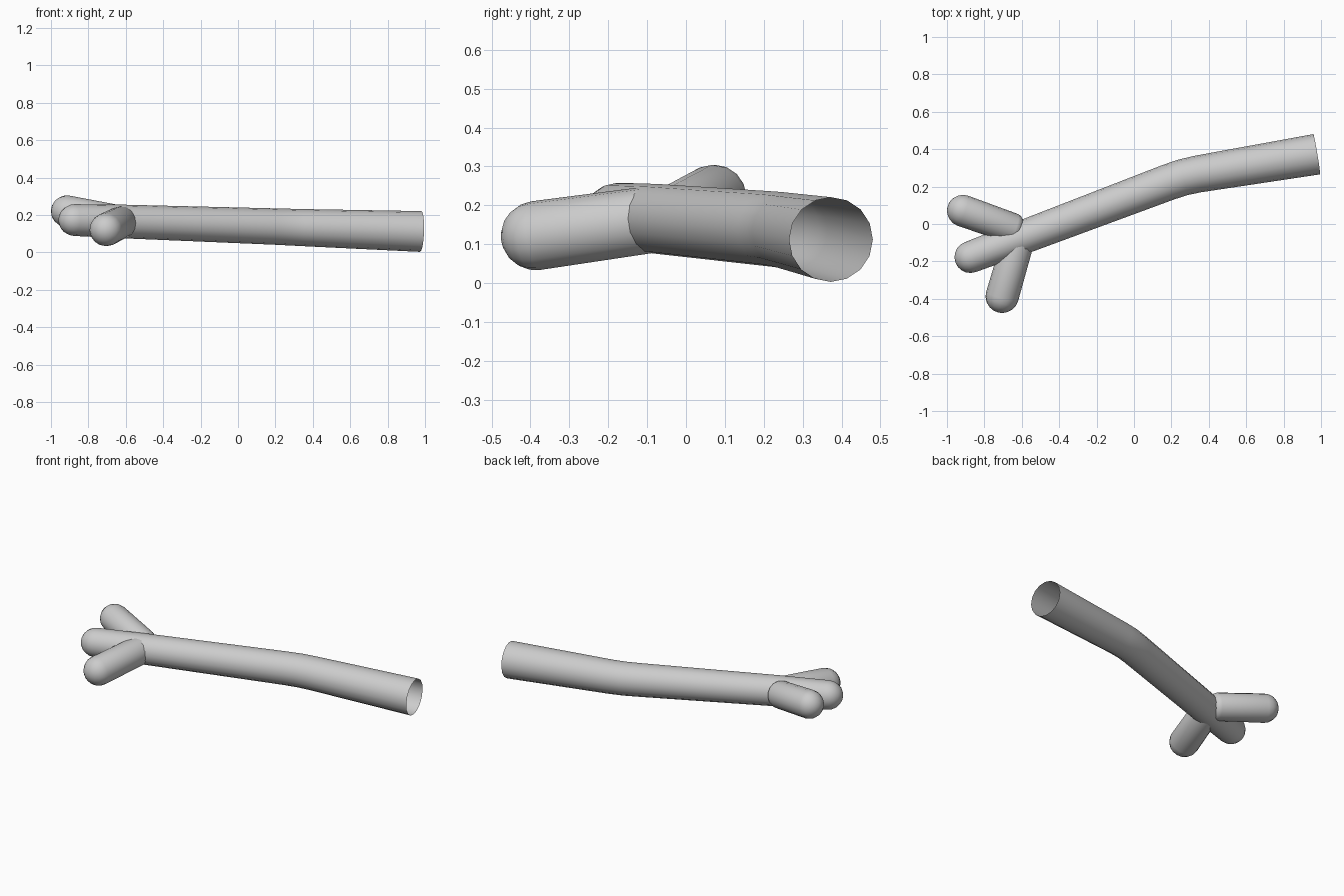
import bpy, bmesh, math
from mathutils import Vector

if "Cube" in bpy.data.objects:
    bpy.data.objects.remove(bpy.data.objects["Cube"])

SIDES = 16
skin = bpy.data.materials.new("light grey")
skin.diffuse_color = (0.6, 0.6, 0.6, 1)
skin.use_nodes = True
skin.node_tree.nodes["Principled BSDF"].inputs["Base Color"].default_value = skin.diffuse_color


def dome(center, outward, radius, depth=1.0, steps=5):
    """Rings (point, radius) of a rounded cap, from base to just before the pole, plus the pole."""
    rings = []
    for i in range(1, steps + 1):
        a = math.pi / 2 * i / steps
        rings.append((center + outward * radius * depth * math.sin(a), radius * math.cos(a)))
    return rings


def tube(name, rings, close_end=True, close_start=False):
    """Skin a list of (point, radius) rings; near-zero radius closes to a pole."""
    bm = bmesh.new()
    loops = []
    for i, (p, r) in enumerate(rings):
        before, after = rings[max(i - 1, 0)][0], rings[min(i + 1, len(rings) - 1)][0]
        t = (after - before).normalized()
        side = t.cross(Vector((0, 0, 1))).normalized()
        up = side.cross(t)
        if r < 1e-4:
            loops.append([bm.verts.new(p)] * SIDES)
            continue
        angles = [2 * math.pi * k / SIDES for k in range(SIDES)]
        loops.append([bm.verts.new(p + r * (side * math.cos(a) + up * math.sin(a))) for a in angles])
    for a, b in zip(loops, loops[1:]):
        for k in range(SIDES):
            n = (k + 1) % SIDES
            corners = list(dict.fromkeys((a[k], a[n], b[n], b[k])))
            bm.faces.new(corners)
    bmesh.ops.recalc_face_normals(bm, faces=bm.faces)
    # an open tube still has to face outward
    f = min(bm.faces, key=lambda f: f.calc_center_median().z)
    if f.normal.z > 0:
        bmesh.ops.reverse_faces(bm, faces=bm.faces)
    for f in bm.faces:
        f.smooth = True
    mesh = bpy.data.meshes.new(name)
    bm.to_mesh(mesh)
    bm.free()
    mesh.materials.append(skin)
    obj = bpy.data.objects.new(name, mesh)
    bpy.context.collection.objects.link(obj)
    return obj


def finger(name, root, tip, r_root, r_tip):
    """Capsule with a round tip and a shallow rounded root."""
    root, tip = Vector(root), Vector(tip)
    d = (tip - root).normalized()
    back = dome(root, -d, r_root, 0.6, 4)[::-1]
    tube(name, back + [(root, r_root), (tip, r_tip)] + dome(tip, d, r_tip))


# Forearm with open sleeve end, running straight on into the middle finger
path = [((0.977, 0.373, 0.112), 0.109), ((0.34, 0.267, 0.133), 0.099),
        ((0.26, 0.249, 0.136), 0.098), ((0.18, 0.222, 0.139), 0.097),
        ((-0.60, -0.073, 0.165), 0.090), ((-0.875, -0.177, 0.173), 0.085)]
arm = [(Vector(p), r) for p, r in path]
tip_dir = (arm[-1][0] - arm[-2][0]).normalized()
tube("arm_and_middle_finger", arm + dome(arm[-1][0], tip_dir, arm[-1][1]))

# Side fingers
finger("front_finger", (-0.622, -0.10, 0.162), (-0.705, -0.387, 0.122), 0.086, 0.089)
finger("back_finger", (-0.645, -0.025, 0.172), (-0.915, 0.071, 0.22), 0.082, 0.085)
